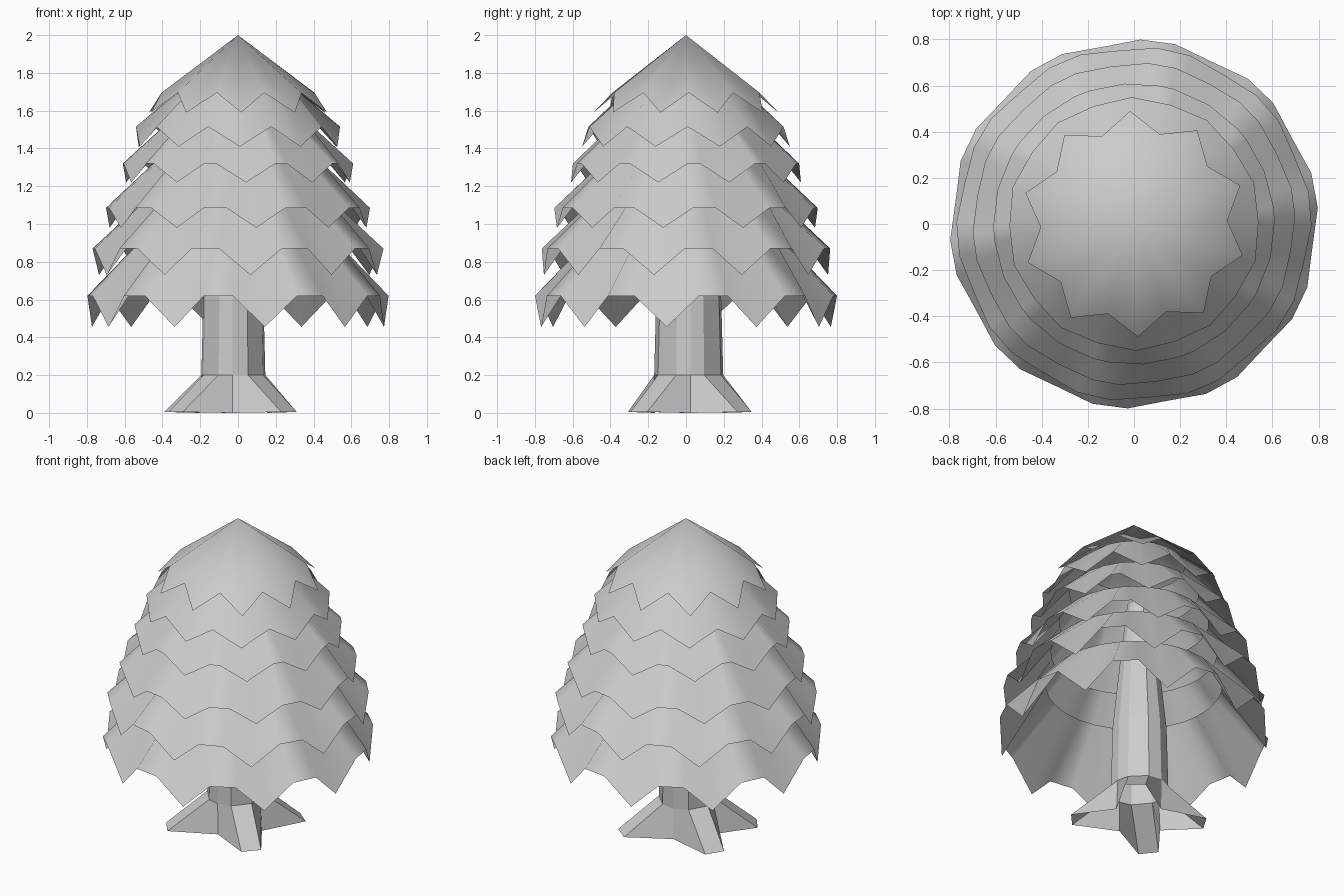
import bpy, bmesh
from math import sin, cos, radians, atan2, hypot

if "Cube" in bpy.data.objects:
    bpy.data.objects.remove(bpy.data.objects["Cube"])

LEAVES = 10


def make_object(name, bm, smooth):
    bmesh.ops.recalc_face_normals(bm, faces=bm.faces[:])
    for f in bm.faces:
        f.smooth = smooth
    me = bpy.data.meshes.new(name)
    bm.to_mesh(me)
    bm.free()
    ob = bpy.data.objects.new(name, me)
    bpy.context.collection.objects.link(ob)
    return ob


def bridge(bm, a, b):
    for i in range(len(a)):
        j = (i + 1) % len(a)
        bm.faces.new((a[i], a[j], b[j], b[i]))


def polar(angle, r, z):
    # angle runs from the front (-y) towards +x
    a = radians(angle)
    return (r * sin(a), -r * cos(a), z)


def tier(name, phase, half, top, notch, tip):
    """Open skirt with hanging leaf points; top, notch and tip are (radius, z).
    half is half the angular width of the flat notch between two leaves."""
    marks = []
    for i in range(LEAVES):
        a = phase + i * 36
        marks.append((a, tip))
        if half:
            marks += [(a + 18 - half, notch), (a + 18 + half, notch)]
        else:
            marks.append((a + 18, notch))
    bm = bmesh.new()
    rim = [bm.verts.new(polar(a, *p)) for a, p in marks]
    if top[0] == 0:
        apex = bm.verts.new((0, 0, top[1]))
        for i in range(len(rim)):
            bm.faces.new((rim[i], rim[(i + 1) % len(rim)], apex))
    else:
        bridge(bm, rim, [bm.verts.new(polar(a, *top)) for a, p in marks])
    make_object(name, bm, True)


# Foliage tiers, top to bottom: phase, notch half width, upper rim, notches, tips
tiers = [
    (2, 0, (0, 2.0), (.405, 1.695), (.49, 1.59)),
    (1, 0, (.30, 1.72), (.54, 1.515), (.55, 1.41)),
    (4, 3, (.38, 1.53), (.61, 1.32), (.61, 1.22)),
    (8, 5, (.44, 1.33), (.70, 1.085), (.69, .98)),
    (5, 5.5, (.49, 1.13), (.77, .87), (.755, .73)),
    (10.5, 5.5, (.52, .91), (.80, .62), (.78, .455)),
]
for k, t in enumerate(tiers):
    tier("foliage_tier_%d" % (k + 1), *t)

# Trunk, open underneath, with four roots: each root is a pair of tip points
cx, cy = -.025, .015
roots = [(.27, -.25), (.25, .31), (-.36, .22), (-.33, -.26)]
foot, angles = [], []
for i, (x, y) in enumerate(roots):
    nx, ny = roots[(i + 1) % 4]
    d = hypot(x, y)
    tx, ty = -y / d * .06, x / d * .06
    for s in (-1, 1):
        foot.append((x + s * tx, y + s * ty, .005))
        angles.append(atan2(y - cy, x - cx) + s * .36)
    # hollow between neighbouring roots
    mx, my = (x + nx) / 2 - cx, (y + ny) / 2 - cy
    m = hypot(mx, my)
    foot.append((cx + mx / m * .18, cy + my / m * .18, 0))
    angles.append(atan2(my, mx))

bm = bmesh.new()
rings = [[bm.verts.new(p) for p in foot]]
for r, z in ((.17, .2), (.16, .6), (.11, 1.1), (.07, 1.45)):
    rings.append([bm.verts.new((cx + r * cos(a), cy + r * 1.08 * sin(a), z)) for a in angles])
for a, b in zip(rings, rings[1:]):
    bridge(bm, a, b)
bm.faces.new(rings[-1])
make_object("trunk", bm, False)
